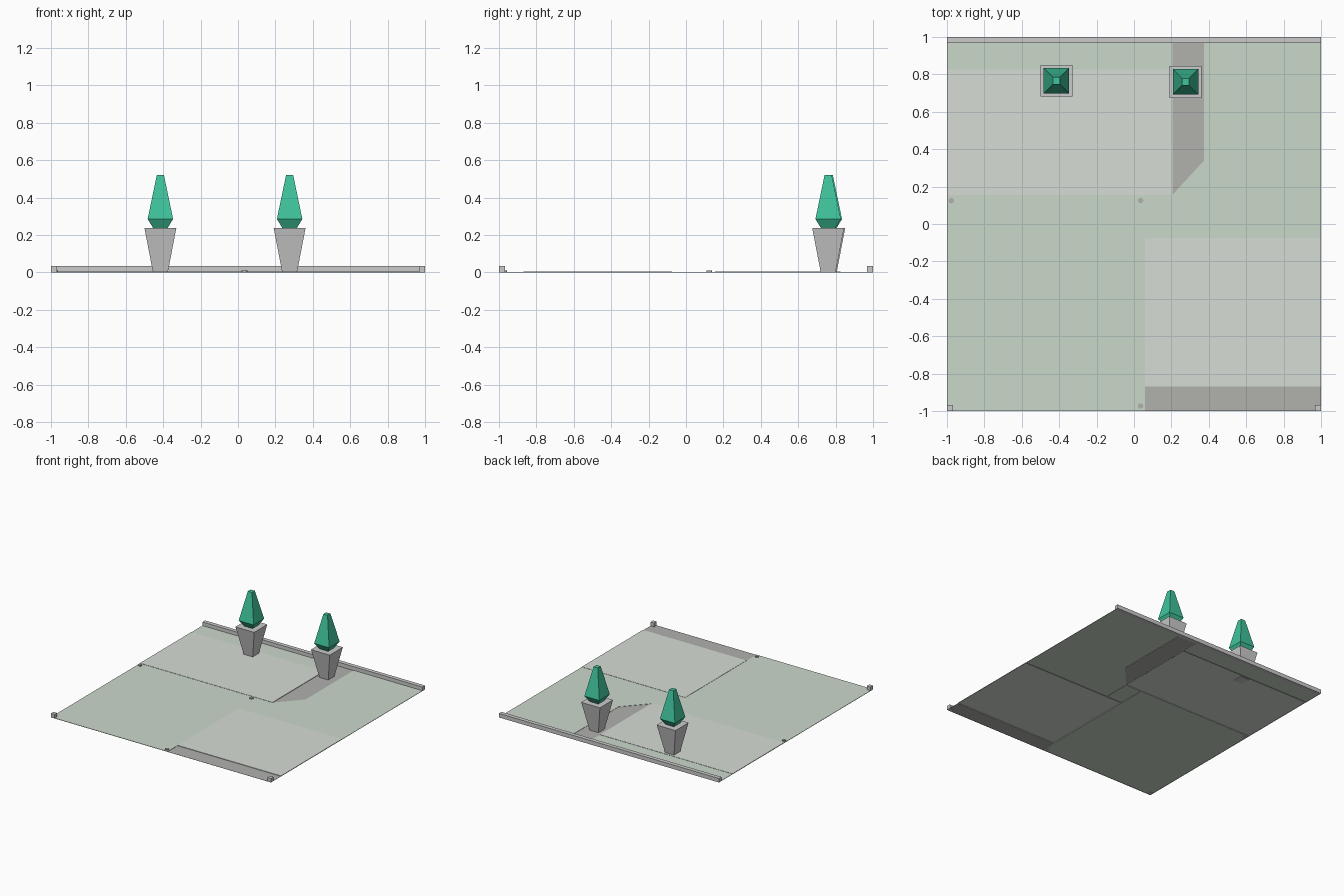
import bpy, bmesh

if "Cube" in bpy.data.objects:
    bpy.data.objects.remove(bpy.data.objects["Cube"])

def material(name, rgb):
    m = bpy.data.materials.new(name)
    m.diffuse_color = (*rgb, 1)
    m.use_nodes = True
    m.node_tree.nodes["Principled BSDF"].inputs["Base Color"].default_value = m.diffuse_color
    return m

GRASS = material("grass", (0.60, 0.69, 0.60))
PAVING = material("paving", (0.67, 0.72, 0.67))
ASPHALT = material("asphalt", (0.44, 0.44, 0.42))
LEAF = material("leaf", (0.05, 0.55, 0.33))

def finish(name, bm, mat=None):
    me = bpy.data.meshes.new(name)
    bm.to_mesh(me)
    bm.free()
    ob = bpy.data.objects.new(name, me)
    bpy.context.collection.objects.link(ob)
    if mat:
        me.materials.append(mat)
    return ob

def sheet(name, outline, z, mat):
    """Flat ground patch with a low skirt down to z = 0."""
    bm = bmesh.new()
    top = [bm.verts.new((x, y, z)) for x, y in outline]
    low = [bm.verts.new((x, y, 0)) for x, y in outline]
    bm.faces.new(top)
    n = len(top)
    for i in range(n):
        j = (i + 1) % n
        bm.faces.new((low[i], low[j], top[j], top[i]))
    finish(name, bm, mat)

def rect(x0, x1, y0, y1):
    return [(x0, y0), (x1, y0), (x1, y1), (x0, y1)]

def square_stack(name, cx, cy, sections, mat=None):
    """Closed four-sided solid through (half width, z) sections."""
    bm = bmesh.new()
    rings = [[bm.verts.new((cx + h * a, cy + h * b, z))
              for a, b in ((-1, -1), (1, -1), (1, 1), (-1, 1))]
             for h, z in sections]
    bm.faces.new(rings[0][::-1])
    bm.faces.new(rings[-1])
    for lo, hi in zip(rings, rings[1:]):
        for i in range(4):
            j = (i + 1) % 4
            bm.faces.new((lo[i], lo[j], hi[j], hi[i]))
    finish(name, bm, mat)

def box(name, x0, x1, y0, y1, z0, z1):
    bm = bmesh.new()
    bmesh.ops.create_cube(bm, size=1)
    bmesh.ops.scale(bm, vec=(x1 - x0, y1 - y0, z1 - z0), verts=bm.verts)
    bmesh.ops.translate(bm, vec=((x0 + x1) / 2, (y0 + y1) / 2, (z0 + z1) / 2), verts=bm.verts)
    finish(name, bm)

# ground patches
sheet("front_left_lawn", rect(-1, 0.06, -1, 0.155), 0.003, GRASS)
sheet("back_left_paving", rect(-1, 0.205, 0.155, 0.825), 0.005, PAVING)
sheet("back_left_lawn", rect(-1, 0.205, 0.825, 0.97), 0.003, GRASS)
sheet("centre_lawn", rect(0.06, 0.205, -0.075, 0.155), 0.003, GRASS)
sheet("back_right_lawn", [(0.205, -0.075), (1, -0.075), (1, 0.97), (0.375, 0.97),
                          (0.375, 0.34), (0.205, 0.155)], 0.003, GRASS)
sheet("front_right_paving", rect(0.06, 1, -0.87, -0.075), 0.005, PAVING)
sheet("front_road", rect(0.06, 1, -1, -0.87), 0.001, ASPHALT)
sheet("back_path", [(0.205, 0.155), (0.375, 0.34), (0.375, 0.97), (0.205, 0.97)],
      0.001, ASPHALT)

# back kerb and front corner posts
box("back_kerb", -1, 1, 0.967, 1, 0, 0.033)
for side, x in (("left", -1), ("right", 0.967)):
    box(f"{side}_corner_post", x, x + 0.033, -1, -0.967, 0, 0.033)

# small ground caps at the lawn corners
for i, (x, y) in enumerate(((-0.977, 0.125), (0.035, 0.125), (0.035, -0.973))):
    bm = bmesh.new()
    bmesh.ops.create_cone(bm, cap_ends=True, segments=12, radius1=0.015,
                          radius2=0.015, depth=0.007)
    bmesh.ops.translate(bm, vec=(x, y, 0.0065), verts=bm.verts)
    finish(f"ground_cap_{i + 1}", bm, ASPHALT)

# potted trees
for side, x, y in (("left", -0.415, 0.766), ("right", 0.276, 0.76)):
    square_stack(f"{side}_planter", x, y, [(0.04, 0.002), (0.085, 0.236)])
    square_stack(f"{side}_tree", x, y, [(0.038, 0.236), (0.068, 0.285), (0.019, 0.52)], LEAF)
